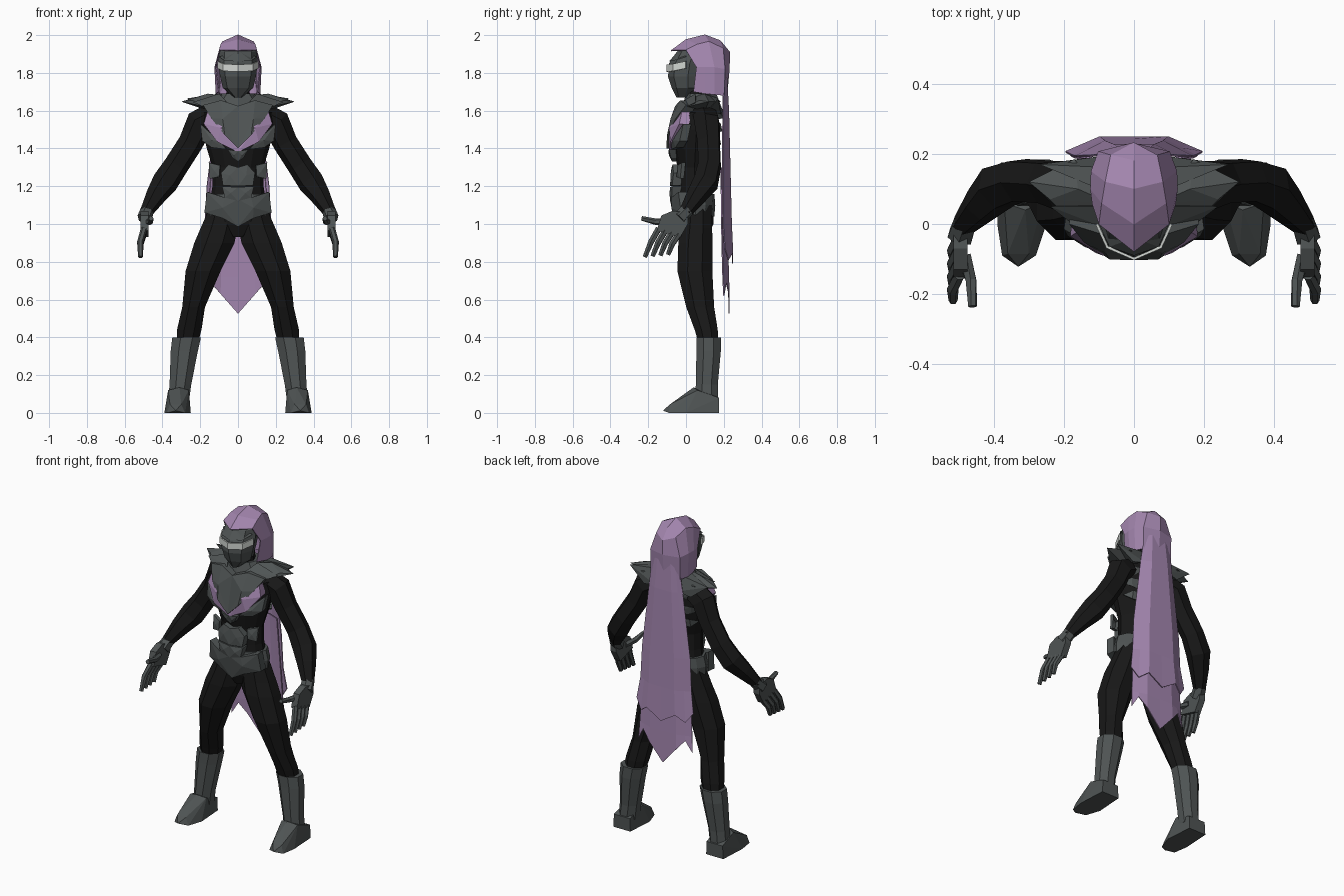
import bpy, bmesh, math
from mathutils import Vector


def mat(name, c):
    m = bpy.data.materials.new(name)
    m.diffuse_color = (*c, 1)
    return m


BLACK = mat("suit black", (0.009, 0.009, 0.009))
GRAY = mat("armor gray", (0.078, 0.088, 0.088))
PURPLE = mat("cloth purple", (0.37, 0.24, 0.43))
WHITE = mat("visor white", (0.66, 0.69, 0.66))


def make(name, bm, m):
    bmesh.ops.recalc_face_normals(bm, faces=bm.faces[:])
    me = bpy.data.meshes.new(name)
    bm.to_mesh(me)
    bm.free()
    me.materials.append(m)
    ob = bpy.data.objects.new(name, me)
    bpy.context.collection.objects.link(ob)
    return ob


def skin(name, rings, m):
    """Closed loft through rings of points."""
    bm = bmesh.new()
    R = [[bm.verts.new(p) for p in r] for r in rings]
    n = len(R[0])
    for a, b in zip(R, R[1:]):
        for i in range(n):
            bm.faces.new((a[i], a[(i + 1) % n], b[(i + 1) % n], b[i]))
    bm.faces.new(R[0])
    bm.faces.new(R[-1])
    return make(name, bm, m)


def loft(name, rings, m, n=8, phase=0.0, s=1):
    """Horizontal rings: cx, cy, z, rx, ry."""
    A = [2 * math.pi * i / n + phase for i in range(n)]
    return skin(name, [[(s * (x + rx * math.cos(a)), y + ry * math.sin(a), z) for a in A]
                       for x, y, z, rx, ry in rings], m)


def tube(name, pts, m, n=6, s=1):
    """Rings square to a path: x, y, z, radius."""
    P = [Vector(p[:3]) for p in pts]
    rings = []
    for i, p in enumerate(P):
        d = (P[min(i + 1, len(P) - 1)] - P[max(i - 1, 0)]).normalized()
        u = d.cross(Vector((0, 1, 0.2))).normalized()
        v = d.cross(u)
        ring = [p + pts[i][3] * (u * math.cos(a) + v * math.sin(a))
                for a in [2 * math.pi * k / n for k in range(n)]]
        rings.append([(s * q.x, q.y, q.z) for q in ring])
    return skin(name, rings, m)


def hull(name, pts, m, s=1):
    bm = bmesh.new()
    for x, y, z in pts:
        bm.verts.new((s * x, y, z))
    r = bmesh.ops.convex_hull(bm, input=bm.verts[:])
    junk = list({v for v in r["geom_interior"] + r["geom_unused"] if isinstance(v, bmesh.types.BMVert)})
    if junk:
        bmesh.ops.delete(bm, geom=junk, context='VERTS')
    return make(name, bm, m)


def sheet(name, rows, m, thick=0.006):
    """Open grid of points, thickened."""
    bm = bmesh.new()
    R = [[bm.verts.new(p) for p in r] for r in rows]
    for a, b in zip(R, R[1:]):
        for i in range(len(a) - 1):
            bm.faces.new((a[i], a[i + 1], b[i + 1], b[i]))
    bmesh.ops.remove_doubles(bm, verts=bm.verts[:], dist=1e-4)
    ob = make(name, bm, m)
    mod = ob.modifiers.new("thickness", 'SOLIDIFY')
    mod.thickness = thick
    mod.offset = 0
    return ob


FRONT = [(0.9, -0.04), (1.0, -0.06), (1.1, -0.08), (1.2, -0.08), (1.33, -0.07),
         (1.42, -0.1), (1.5, -0.098), (1.6, -0.06), (1.7, -0.01)]


def fy(x, z):
    for (z0, a), (z1, b) in zip(FRONT, FRONT[1:]):
        if z <= z1:
            break
    return a + (b - a) * (z - z0) / (z1 - z0) + 1.6 * x * x


def plate(name, half, m, off=0.0, depth=0.05):
    """Mirrored faceted armor plate following the body front; half outline in x, z."""
    bm = bmesh.new()
    n = len(half)
    cx, cz = sum(p[0] for p in half) / n, sum(p[1] for p in half) / n
    for s in (1, -1):
        f = [bm.verts.new((s * x, fy(x, z) - off, z)) for x, z in half]
        b = [bm.verts.new((s * x * 0.97, fy(x, z) + depth, z)) for x, z in half]
        c = bm.verts.new((s * cx, fy(cx, cz) - off - 0.006, cz))
        for i in range(n):
            j = (i + 1) % n
            bm.faces.new((f[i], f[j], c))
            if half[i][0] + half[j][0] > 0:
                bm.faces.new((f[i], b[i], b[j], f[j]))
    bmesh.ops.remove_doubles(bm, verts=bm.verts[:], dist=1e-4)
    return make(name, bm, m)


# Body suit
loft("torso", [(0, 0.05, 0.93, 0.04, 0.06), (0, 0.055, 1.0, 0.13, 0.09), (0, 0.05, 1.09, 0.155, 0.095),
               (0, 0.045, 1.2, 0.135, 0.09), (0, 0.045, 1.3, 0.135, 0.09), (0, 0.05, 1.4, 0.165, 0.115),
               (0, 0.055, 1.5, 0.19, 0.12), (0, 0.07, 1.59, 0.19, 0.095), (0, 0.08, 1.66, 0.09, 0.07)], BLACK, 12)
loft("neck", [(0, 0.07, 1.6, 0.07, 0.065), (0, 0.06, 1.78, 0.055, 0.06)], BLACK)
loft("collar", [(0, 0.08, 1.62, 0.14, 0.1), (0, 0.08, 1.69, 0.085, 0.08)], GRAY)

# Chest, stomach and belt armor
plate("chest_trim", [(0, 1.6), (0.16, 1.6), (0.182, 1.53), (0.11, 1.435), (0, 1.38)], PURPLE, 0.002)
plate("chest_plate", [(0, 1.625), (0.09, 1.655), (0.185, 1.63), (0.142, 1.56), (0.07, 1.47), (0, 1.4)], GRAY, 0.01)
plate("rib_plate", [(0.2, 1.53), (0.19, 1.44), (0.14, 1.405), (0.06, 1.395), (0.1, 1.44)], GRAY, -0.008)
plate("center_plate", [(0, 1.385), (0.055, 1.395), (0.03, 1.35), (0, 1.33)], GRAY, 0.004)
plate("upper_stomach_plate", [(0, 1.3), (0.05, 1.315), (0.09, 1.27), (0.08, 1.205), (0, 1.2)], GRAY, 0.004)
plate("lower_stomach_plate", [(0, 1.195), (0.085, 1.2), (0.07, 1.14), (0, 1.12)], GRAY, 0.004)
plate("waist_plate", [(0.095, 1.31), (0.155, 1.325), (0.15, 1.24), (0.1, 1.25)], GRAY, -0.01, 0.03)
plate("belt_front", [(0, 1.13), (0.07, 1.14), (0.165, 1.17), (0.178, 1.06), (0.08, 1.03), (0, 0.985)], GRAY, 0.004)
loft("belt", [(0, 0.05, 1.04, 0.168, 0.1), (0, 0.05, 1.1, 0.173, 0.105), (0, 0.05, 1.16, 0.158, 0.1)], GRAY, 12)

# Spine plates
for i in range(6):
    z = 1.2 + i * 0.07
    y = 0.135 + 0.007 * i
    hull("spine_plate", [(-0.035, y - 0.03, z), (0.035, y - 0.03, z), (0, y + 0.03, z + 0.01),
                         (-0.04, y, z + 0.055), (0.04, y, z + 0.055), (0, y + 0.02, z + 0.055)], GRAY)

# Helmet with front ridge, visor band and brow
loft("helmet", [(0, -0.01, 1.67, 0.02, 0.04), (0, 0.01, 1.72, 0.08, 0.085), (0, 0.01, 1.78, 0.095, 0.105),
                (0, 0.02, 1.85, 0.104, 0.11), (0, 0.04, 1.91, 0.1, 0.09), (0, 0.06, 1.95, 0.06, 0.06)], GRAY, 8)
sheet("visor", [[(-0.106, 0.0, z + 0.014), (-0.076, -0.066, z), (0, -0.099, z - 0.004), (0.076, -0.066, z),
                 (0.106, 0.0, z + 0.014)] for z in (1.81, 1.848)], WHITE, 0.008)
hull("brow", [(-0.1, 0, 1.885), (0.1, 0, 1.885), (-0.07, -0.065, 1.865), (0.07, -0.065, 1.865),
              (0, -0.09, 1.86), (0, -0.04, 1.92), (0, 0.02, 1.92)], GRAY)

# Hood: arches from brow to nape (half arch: bottom, side, upper side, top)
ARCH = [[(0.10, 0.04, 1.70), (0.116, 0.055, 1.83), (0.098, 0.0, 1.92), (0, -0.078, 1.917)],
        [(0.115, 0.10, 1.69), (0.122, 0.10, 1.83), (0.09, 0.06, 1.95), (0, 0.0, 1.975)],
        [(0.115, 0.15, 1.685), (0.12, 0.15, 1.83), (0.08, 0.12, 1.965), (0, 0.1, 2.0)],
        [(0.10, 0.20, 1.68), (0.10, 0.205, 1.82), (0.065, 0.195, 1.93), (0, 0.18, 1.97)],
        [(0, 0.215, 1.68), (0, 0.228, 1.82), (0, 0.23, 1.91), (0, 0.18, 1.97)]]
sheet("hood", [[(-x, y, z) for x, y, z in r] + [p for p in r[-2::-1]] for r in ARCH], PURPLE)


# Cape: rows of z, half width, center y, edge y, with ragged hem
def cape(name, rows, hem):
    cols = (-1, -0.78, -0.5, 0, 0.5, 0.78, 1)
    grid = []
    for k, (z, w, yc, ye) in enumerate(rows):
        last = k == len(rows) - 1
        grid.append([(c * w, yc if abs(c) < 0.6 else yc + (ye - yc) * (abs(c) - 0.5) * 2,
                      hem[abs(i - 3)] if last else z) for i, c in enumerate(cols)])
    sheet(name, grid, PURPLE)


cape("cape", [(1.78, 0.09, 0.215, 0.2), (1.6, 0.115, 0.225, 0.195), (1.2, 0.165, 0.235, 0.193),
              (1.0, 0.175, 0.24, 0.195), (0.8, 0.195, 0.247, 0.205)], (0.79, 0.85, 0.81, 0.87))
cape("cape_under_layer", [(1.3, 0.14, 0.215, 0.185), (0.9, 0.17, 0.22, 0.19), (0.72, 0.18, 0.225, 0.195),
                          (0.6, 0.185, 0.228, 0.2)], (0.525, 0.63, 0.69, 0.62))

# Limbs and paired armor
for s, side in ((1, "left"), (-1, "right")):
    loft(side + "_leg", [(0.08, 0.06, 1.1, 0.07, 0.08), (0.1, 0.055, 0.98, 0.105, 0.09),
                         (0.125, 0.05, 0.9, 0.115, 0.098), (0.185, 0.047, 0.75, 0.1, 0.1),
                         (0.235, 0.075, 0.56, 0.065, 0.08), (0.258, 0.107, 0.44, 0.07, 0.066),
                         (0.27, 0.12, 0.36, 0.06, 0.055)], BLACK, 8, math.pi / 8, s)
    loft(side + "_boot", [(0.272, 0.12, 0.40, 0.082, 0.07), (0.284, 0.12, 0.33, 0.078, 0.07),
                          (0.305, 0.11, 0.15, 0.062, 0.063), (0.315, 0.11, 0.06, 0.06, 0.065)],
         GRAY, 8, math.pi / 8, s)
    hull(side + "_foot", [(0.262, 0.175, 0), (0.38, 0.175, 0), (0.25, 0.0, 0), (0.39, 0.0, 0),
                          (0.28, -0.09, 0), (0.376, -0.09, 0), (0.33, -0.122, 0.012), (0.3, -0.085, 0.045),
                          (0.36, -0.085, 0.045), (0.26, 0.06, 0.12), (0.37, 0.06, 0.12),
                          (0.265, 0.175, 0.08), (0.375, 0.175, 0.08), (0.31, 0.04, 0.135)], GRAY, s)
    tube(side + "_arm", [(0.14, 0.1, 1.57, 0.07), (0.2, 0.11, 1.54, 0.075), (0.25, 0.12, 1.43, 0.066),
                         (0.327, 0.125, 1.31, 0.066), (0.387, 0.105, 1.22, 0.07),
                         (0.435, 0.055, 1.15, 0.055), (0.488, -0.005, 1.06, 0.034)], BLACK, 6, s)
    # Hand
    hull(side + "_palm", [(x, y, z) for x in (0.475, 0.515) for y, z in
                          ((0.01, 1.06), (-0.07, 1.07), (-0.13, 1.045), (-0.155, 0.965), (-0.03, 0.93), (0.01, 1.0))],
         GRAY, s)
    tube(side + "_cuff", [(0.48, 0.01, 1.075, 0.036), (0.495, -0.035, 1.03, 0.04)], GRAY, 6, s)
    for i in range(4):
        y, d = -0.145 + 0.037 * i, 0.004 * i
        tube(side + "_finger", [(0.498, y, 0.975 - 2 * d, 0.017), (0.517, y - 0.04, 0.905 - d, 0.017),
                                (0.516, y - 0.073 + d, 0.825 + d, 0.013)], GRAY, 6, s)
    tube(side + "_thumb", [(0.485, -0.09, 1.01, 0.02), (0.465, -0.16, 1.012, 0.017),
                           (0.46, -0.235, 1.03, 0.013)], GRAY, 6, s)
    # Layered pointed shoulder guards
    hull(side + "_shoulder_guard", [(0.07, 0.06, 1.68), (0.17, 0.0, 1.62), (0.3, 0.12, 1.648), (0.17, 0.185, 1.65),
                                    (0.16, 0.1, 1.69), (0.16, 0.1, 1.6), (0.24, 0.07, 1.655)], GRAY, s)
    hull(side + "_front_shoulder_blade", [(0.06, -0.02, 1.65), (0.1, 0.05, 1.69), (0.24, 0.05, 1.645),
                                          (0.15, -0.02, 1.61), (0.12, 0.06, 1.62)], GRAY, s)
    hull(side + "_back_shoulder_blade", [(0.05, 0.16, 1.69), (0.1, 0.1, 1.69), (0.27, 0.17, 1.665),
                                         (0.08, 0.195, 1.6), (0.16, 0.185, 1.58), (0.14, 0.12, 1.6)], GRAY, s)
    # Back rib plates
    for i in range(3):
        z = 1.34 + 0.08 * i
        hull(side + "_back_rib", [(0.03, 0.165, z + 0.02), (0.03, 0.17, z + 0.075), (0.13 + 0.01 * i, 0.15, z + 0.08),
                                  (0.165 + 0.01 * i, 0.1, z + 0.06), (0.13, 0.14, z + 0.03), (0.05, 0.1, z + 0.05)],
             GRAY, s)
